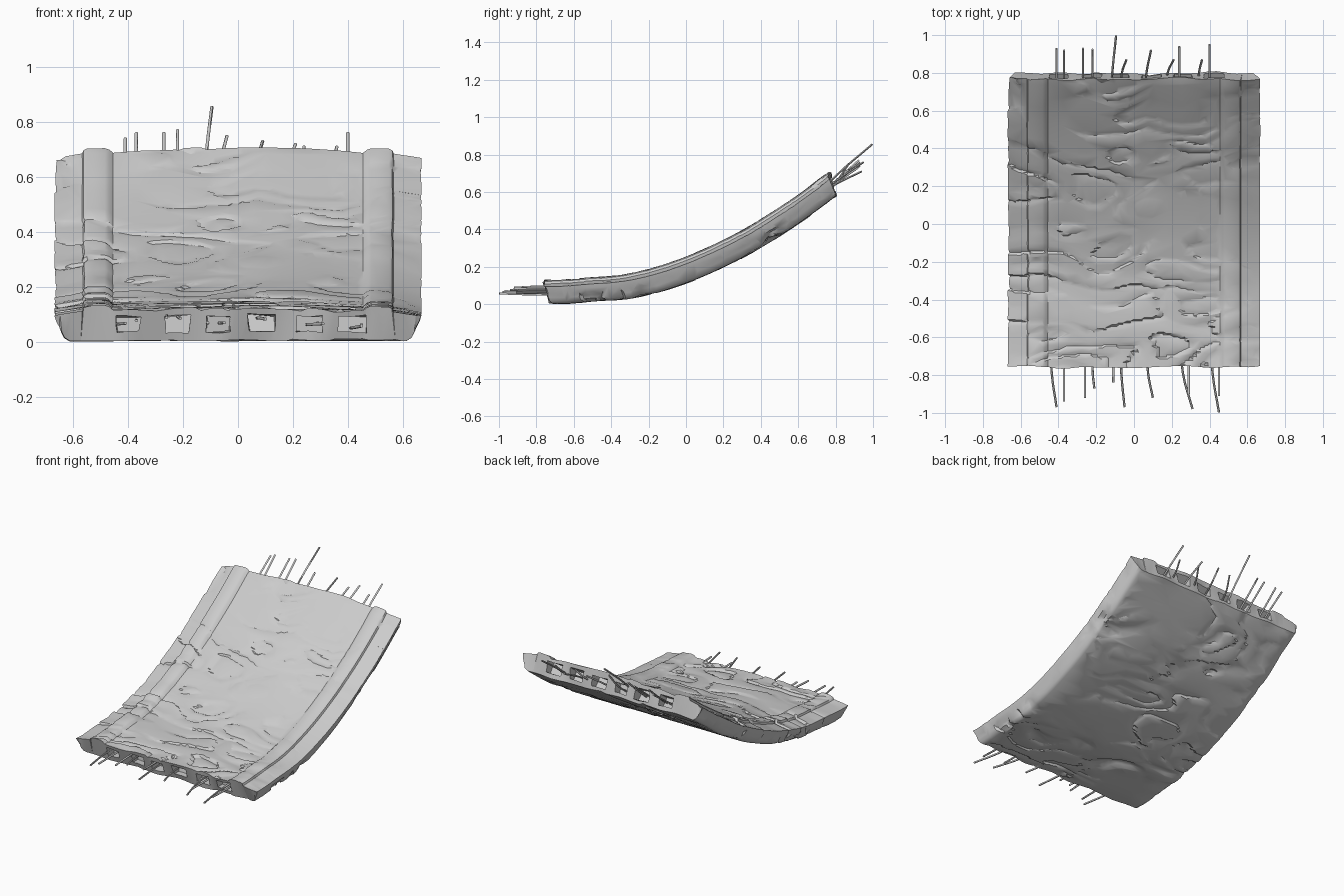
import bpy, bmesh, math, random
from mathutils import Vector, Matrix, noise

if "Cube" in bpy.data.objects:
    bpy.data.objects.remove(bpy.data.objects["Cube"])

random.seed(4)
RINGS = 160
Y0, Y1 = -0.722, 0.80
SHEAR = -0.33          # end faces lean toward the front


def sag(y):
    """Height of the underside of the bent slab."""
    bump = 0.012 * math.exp(-((y + 0.5) / 0.15) ** 2)
    return 0.12 + 0.364 * y + 0.282 * y * y - 0.014 * y ** 3 + bump


def section():
    """Bridge cross-section with chamfered flanks, outer ledges and two kerbs."""
    half = [(0.0, 0.120), (0.25, 0.118), (0.455, 0.110), (0.47, 0.122), (0.485, 0.127),
            (0.55, 0.126), (0.562, 0.120), (0.567, 0.108), (0.668, 0.092),
            (0.662, 0.072), (0.632, 0.012), (0.612, 0.0), (0.0, 0.0)]
    loop = half + [(-x, v) for x, v in reversed(half[1:-1])]
    pts = []
    for i, a in enumerate(loop):
        b = loop[(i + 1) % len(loop)]
        n = max(1, round(math.dist(a, b) / 0.02))
        for k in range(n):
            t = k / n
            pts.append((a[0] + (b[0] - a[0]) * t, a[1] + (b[1] - a[1]) * t))
    return pts


def fractured(x, y, top):
    """Irregular broken layers, stretched across the width, with deeper chips."""
    seed = 3.1 if top else 9.7
    warp = 0.08 * noise.noise(Vector((x * 3, y * 3, seed + 5)))
    yy = y + warp
    n = noise.noise(Vector((x * 2.5, yy * 6, seed)))
    fine = noise.noise(Vector((x * 6, yy * 15, seed)))
    saw = (n * 2.5 + 0.4 * fine) % 1.0
    patch = min(1, max(0, 0.5 + 1.6 * noise.noise(Vector((x * 2, y * 2.5, seed + 11)))))
    h = 0.005 * n + patch * (0.003 * fine - 0.012 * saw ** 3)
    if top:
        rough = 1.4 if y < -0.1 or x < -0.45 else 1.0
        return h * (0.4 if x > 0.45 else rough)
    # long gouges torn out of the underside and flanks
    gouge = noise.noise(Vector((x * 4, yy * 9, 21.0)))
    near = math.exp(-((y + 0.38) / 0.13) ** 2) + 0.6 * math.exp(-((y - 0.5) / 0.15) ** 2)
    return h - 0.06 * near * max(0, gouge - 0.1)


# slab: bent loft with fractured surface
bm = bmesh.new()
pts = section()
rings = []
for i in range(RINGS + 1):
    t = i / RINGS
    y = Y0 + (Y1 - Y0) * t
    end = max(0, abs(2 * t - 1) - 0.97) / 0.03
    ring = []
    for x, v in pts:
        crown = 0.012 * t * max(0, 1 - (x / 0.46) ** 2) * v / 0.12
        jag = 0.02 * end * noise.noise(Vector((x * 6, v * 20, t * 7)))
        ring.append(bm.verts.new((x, y + SHEAR * v + jag, sag(y) + v + crown)))
    rings.append(ring)
n = len(pts)
for a, b in zip(rings, rings[1:]):
    for j in range(n):
        k = (j + 1) % n
        bm.faces.new((a[j], a[k], b[k], b[j]))
bmesh.ops.recalc_face_normals(bm, faces=bm.faces)
bm.normal_update()
shift = []
for ring in rings:
    for vert, (x, v) in zip(ring, pts):
        shift.append((vert, vert.normal * fractured(vert.co.x, vert.co.y, v > 0.05)))
for vert, d in shift:
    vert.co += d
caps = [bm.faces.new(rings[0]), bm.faces.new(rings[-1])]
bmesh.ops.triangulate(bm, faces=caps)
bmesh.ops.recalc_face_normals(bm, faces=bm.faces)
low = min(v.co.z for v in bm.verts)
bmesh.ops.translate(bm, verts=bm.verts, vec=(0, 0, -low))
me = bpy.data.meshes.new("bridge_slab")
bm.to_mesh(me)
bm.free()
slab = bpy.data.objects.new("bridge_slab", me)
bpy.context.collection.objects.link(slab)

# broken hollow cells at both ends
bm = bmesh.new()
for x in (-0.40, -0.22, -0.07, 0.09, 0.26, 0.42):
    for y, z, tilt in ((-0.742, 0.065, 0.0), (0.782, 0.635, 0.6)):
        w = random.uniform(0.075, 0.11)
        m = (Matrix.Translation((x, y, z)) @ Matrix.Rotation(tilt, 4, 'X')
             @ Matrix.Diagonal((w, 0.13, random.uniform(0.058, 0.068), 1)))
        made = bmesh.ops.create_cube(bm, size=1, matrix=m)["verts"]
        for v in made:
            v.co += Vector([random.uniform(-0.008, 0.008) for _ in range(3)])
me = bpy.data.meshes.new("cell_cutter")
bm.to_mesh(me)
bm.free()
cutter = bpy.data.objects.new("cell_cutter", me)
bpy.context.collection.objects.link(cutter)
cutter.hide_render = True

# reduce to chunky facets, then cut the cells
bpy.context.view_layer.objects.active = slab
slab.select_set(True)
dec = slab.modifiers.new("facets", 'DECIMATE')
dec.ratio = 0.2
cut = slab.modifiers.new("cells", 'BOOLEAN')
cut.operation, cut.solver, cut.object = 'DIFFERENCE', 'EXACT', cutter
for name in ("facets", "cells"):
    bpy.ops.object.modifier_apply(modifier=name)
bpy.data.objects.remove(cutter)
bpy.ops.object.shade_smooth_by_angle(angle=math.radians(35))


def rebar(name, bars, radius=0.006):
    """Bent steel rods: each bar is a start, a middle and an end point."""
    cu = bpy.data.curves.new(name, 'CURVE')
    cu.dimensions = '3D'
    cu.bevel_depth, cu.bevel_resolution = radius, 1
    cu.use_fill_caps = True
    for bar in bars:
        sp = cu.splines.new('BEZIER')
        sp.resolution_u = 4
        sp.bezier_points.add(len(bar) - 1)
        for p, co in zip(sp.bezier_points, bar):
            p.co = co
            p.handle_left_type = p.handle_right_type = 'AUTO'
    ob = bpy.data.objects.new(name, cu)
    bpy.context.collection.objects.link(ob)
    bpy.ops.object.select_all(action='DESELECT')
    ob.select_set(True)
    bpy.context.view_layer.objects.active = ob
    bpy.ops.object.convert(target='MESH')
    bpy.ops.object.shade_smooth_by_angle(angle=math.radians(60))


# front rods: x at slab, x at tip, y at tip
front = [(-.44, -.41, -.97), (-.37, -.37, -.94), (-.26, -.26, -.92), (-.22, -.21, -.87),
         (-.11, -.11, -.84), (-.07, -.05, -.97), (.07, .10, -.92), (.25, .31, -.98),
         (.29, .29, -.90), (.41, .45, -.998), (.45, .45, -.91)]
bars = []
for a, b, y in front:
    z = random.uniform(0.05, 0.095)
    bars.append([(a, -0.66, z), (a + (b - a) * 0.15, -0.79, z), (b, y, 0.072 + (z - 0.072) * 0.7)])
rebar("front_rebar", bars)

# back rods: x at slab, x at tip, y and z at tip
back = [(-.41, -.41, .93, .74), (-.37, -.37, .92, .76), (-.27, -.27, .93, .76),
        (-.22, -.22, .925, .77), (-.12, -.095, .996, .855), (-.07, -.04, .87, .75),
        (.06, .09, .92, .73), (.17, .21, .87, .72), (.24, .24, .94, .71),
        (.34, .36, .87, .71), (.40, .40, .95, .76)]
bars = []
for a, b, y, z in back:
    bars.append([(a, 0.71, 0.585), (a + (b - a) * 0.2, 0.80, 0.65 + (z - 0.74) * 0.3), (b, y, z)])
rebar("back_rebar", bars)
